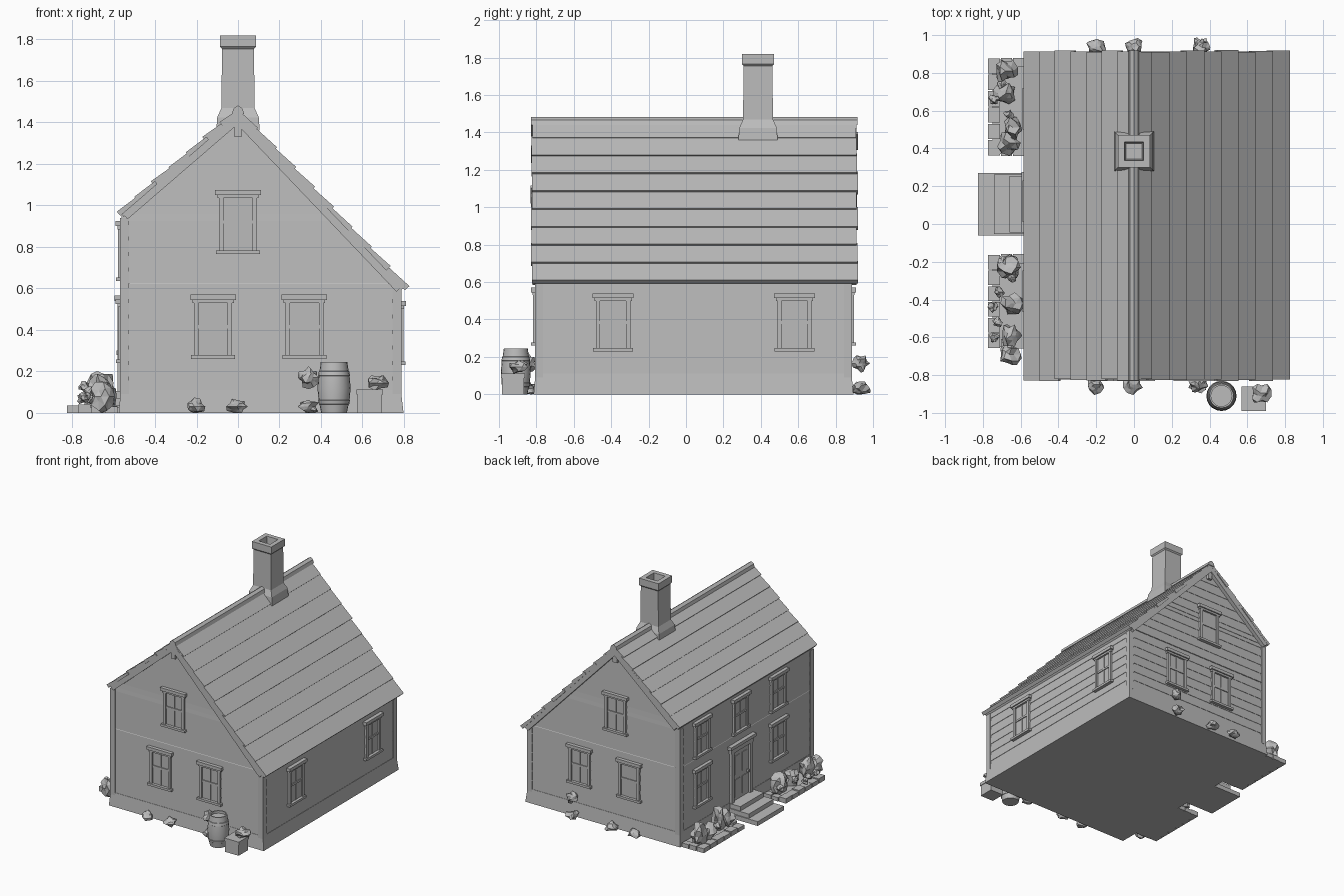
import bpy, bmesh, math, random
from mathutils import Matrix, Vector

random.seed(4)
if "Cube" in bpy.data.objects:
    bpy.data.objects.remove(bpy.data.objects["Cube"])

grey = bpy.data.materials.new("plain grey")
grey.use_nodes = True
colour = (0.5, 0.5, 0.5, 1)
grey.diffuse_color = colour
grey.node_tree.nodes["Principled BSDF"].inputs["Base Color"].default_value = colour


def finish(name, bm, matrix=Matrix(), smooth=False):
    bmesh.ops.recalc_face_normals(bm, faces=bm.faces)
    mesh = bpy.data.meshes.new(name)
    bm.to_mesh(mesh)
    bm.free()
    mesh.materials.append(grey)
    ob = bpy.data.objects.new(name, mesh)
    ob.matrix_world = matrix
    bpy.context.collection.objects.link(ob)
    if smooth:
        bpy.ops.object.select_all(action='DESELECT')
        ob.select_set(True)
        bpy.context.view_layer.objects.active = ob
        bpy.ops.object.shade_smooth_by_angle(angle=math.radians(40))
    return ob


def loft(bm, low, high):
    """Solid between two matching loops of points."""
    a = [bm.verts.new(p) for p in low]
    b = [bm.verts.new(p) for p in high]
    bm.faces.new(a)
    bm.faces.new(b)
    for i in range(len(a)):
        j = (i + 1) % len(a)
        bm.faces.new((a[i], a[j], b[j], b[i]))


def rect(x0, x1, y0, y1, z):
    return [(x0, y0, z), (x1, y0, z), (x1, y1, z), (x0, y1, z)]


def box(bm, x0, x1, y0, y1, z0, z1):
    loft(bm, rect(x0, x1, y0, y1, z0), rect(x0, x1, y0, y1, z1))


def prism(bm, profile, y0, y1):
    loft(bm, [(x, y0, z) for x, z in profile], [(x, y1, z) for x, z in profile])


# House dimensions
LEFT, RIGHT, FRONT, BACK = -0.56, 0.78, -0.80, 0.88
RIDGE = Vector((0, 1.465))
EAVES = {"left": Vector((-0.58, 0.965)), "right": Vector((0.82, 0.605))}


def wall_span(z):
    """Left and right wall limits under the roof at height z."""
    k = (1.44 - z)
    return max(LEFT, -k / 0.86), min(RIGHT, k / 1.05)


# Clapboard walls, one overlapping board course at a time
bm = bmesh.new()
levels = sorted([0.1 + 0.075 * i for i in range(18)] + [0.621, 0.958])
for z0, z1 in zip(levels, levels[1:]):
    l0, r0 = wall_span(z0)
    l1, r1 = wall_span(z1)
    e = 0.003
    loft(bm, rect(l0 - e, r0 + e, FRONT - e, BACK + e, z0), rect(l1, r1, FRONT, BACK, z1))
finish("clapboard_walls", bm)

# Flared base and corner boards
bm = bmesh.new()
loft(bm, rect(LEFT - 0.015, RIGHT + 0.018, FRONT - 0.015, BACK + 0.015, 0),
     rect(LEFT - 0.005, RIGHT + 0.005, FRONT - 0.005, BACK + 0.005, 0.11))
finish("foundation", bm)
bm = bmesh.new()
for x, top in ((LEFT, 0.94), (RIGHT, 0.6)):
    for y in (FRONT, BACK):
        sx, sy = (1 if x < 0 else -1), (1 if y < 0 else -1)
        xs = sorted((x - 0.008 * sx, x + 0.035 * sx))
        ys = sorted((y - 0.008 * sy, y + 0.035 * sy))
        box(bm, *xs, *ys, 0.09, top)
finish("corner_boards", bm)

# Roof: slab, lapped shingle courses and verge boards on each slope
for side, count in (("left", 7), ("right", 9)):
    eave = EAVES[side]
    along = (RIDGE - eave).normalized()
    up = Vector((-along.y, along.x))
    if up.y < 0:
        up = -up

    def strip(t0, t1, low, low_top, high_top):
        a, b = eave.lerp(RIDGE, t0), eave.lerp(RIDGE, t1)
        return [a + up * low, b + up * low, b + up * high_top, a + up * low_top]

    bm = bmesh.new()
    prism(bm, strip(0.012, 1, -0.035, -0.004, -0.004), -0.815, 0.905)
    for i in range(count):
        t0, t1 = i / count, min(1, (i + 1.15) / count)
        lift = random.uniform(0.005, 0.011)
        prism(bm, strip(t0, t1, -0.02, lift, -0.002),
              -0.825 + random.uniform(-0.006, 0.006), 0.915 + random.uniform(-0.006, 0.006))
    finish(side + "_roof_slope", bm)
    bm = bmesh.new()
    for y0, y1 in ((-0.822, FRONT + 0.01), (BACK - 0.01, 0.912)):
        prism(bm, strip(0.02, 1, -0.055, -0.01, -0.01), y0, y1)
    finish(side + "_verge_boards", bm)

bm = bmesh.new()
prism(bm, [(-0.03, 1.44), (-0.022, 1.467), (0, 1.482), (0.022, 1.467), (0.03, 1.44)], -0.828, 0.918)
finish("ridge_cap", bm)
bm = bmesh.new()
for y in (FRONT - 0.008, BACK + 0.008):
    box(bm, -0.018, 0.018, y - 0.014, y + 0.014, 1.33, 1.42)
finish("gable_knobs", bm)

# Hollow chimney with collar and flashing
bm = bmesh.new()
cy = 0.385


def ring(half, z):
    return [bm.verts.new(p) for p in rect(-half, half, cy - half, cy + half, z)]


loops = [ring(h, z) for h, z in ((0.105, 1.36), (0.1, 1.425), (0.08, 1.47), (0.077, 1.755),
                                 (0.086, 1.765), (0.086, 1.82), (0.05, 1.82), (0.042, 1.72))]
for a, b in zip(loops, loops[1:]):
    for i in range(4):
        j = (i + 1) % 4
        bm.faces.new((a[i], a[j], b[j], b[i]))
bm.faces.new(loops[0])
bm.faces.new(loops[-1])
finish("chimney", bm)

# Openings face local -y, then turn to their wall
WALLS = {"front": (0, FRONT), "right": (90, RIGHT), "back": (180, BACK), "left": (-90, LEFT)}


def on_wall(wall, u, z):
    angle, d = WALLS[wall]
    place = (u, d, z) if wall in ("front", "back") else (d, u, z)
    return Matrix.Translation(place) @ Matrix.Rotation(math.radians(angle), 4, 'Z')


def window(wall, u, z, h=0.31):
    bm = bmesh.new()
    w = 0.092
    box(bm, -w - 0.018, w + 0.018, -0.03, 0.01, h - 0.025, h)
    box(bm, -w - 0.008, w + 0.008, -0.02, 0.01, h - 0.04, h - 0.025)
    box(bm, -w - 0.014, w + 0.014, -0.028, 0.01, 0, 0.018)
    for s in (-1, 1):
        xs = sorted((s * w, s * (w - 0.022)))
        box(bm, *xs, -0.018, 0.01, 0.018, h - 0.04)
    box(bm, -w, w, -0.005, 0.01, 0.018, h - 0.04)
    box(bm, -w, w, -0.012, 0.01, h / 2 - 0.008, h / 2 + 0.008)
    box(bm, -0.004, 0.004, -0.009, 0.01, 0.018, h - 0.04)
    finish(wall + "_window", bm, on_wall(wall, u, z))


for gable in ("front", "back"):
    for u, z in ((-0.12, 0.26), (0.32, 0.26), (0, 0.765)):
        window(gable, u, z)
for u in (-0.39, 0.58):
    window("right", u, 0.23)
for u in (-0.355, 0.12, 0.61):
    window("left", u, 0.635, 0.29)
    if u != 0.12:
        window("left", u, 0.24)

# Panelled door with frame, cornice and handle
bm = bmesh.new()
box(bm, -0.16, 0.16, -0.035, 0.01, 0.54, 0.565)
box(bm, -0.14, 0.14, -0.022, 0.01, 0.5, 0.54)
for s in (-1, 1):
    box(bm, *sorted((s * 0.135, s * 0.1)), -0.022, 0.01, 0.08, 0.5)
    for z0, z1 in ((0.13, 0.27), (0.31, 0.46)):
        box(bm, *sorted((s * 0.015, s * 0.08)), -0.011, 0.01, z0, z1)
box(bm, -0.1, 0.1, -0.006, 0.01, 0.08, 0.5)
box(bm, 0.07, 0.085, -0.025, 0.01, 0.28, 0.3)
finish("door", bm, on_wall("left", 0.115, 0))

# Doorsteps
bm = bmesh.new()
for i, x in enumerate((-0.825, -0.74, -0.66)):
    box(bm, x, -0.55, -0.06 + 0.008 * i, 0.27 - 0.008 * i, 0, 0.035 * (i + 1))
finish("doorsteps", bm)

# Stone-edged flower beds
for name, y0, y1 in (("back_bed", 0.36, 0.88), ("front_bed", -0.66, -0.16)):
    bm = bmesh.new()
    box(bm, -0.75, -0.55, y0 + 0.01, y1 - 0.01, 0, 0.025)
    n = 6
    step = (y1 - y0) / n
    for i in range(n):
        y = y0 + i * step
        box(bm, -0.772, -0.71, y + 0.003, y + step - 0.003, 0, random.uniform(0.03, 0.045))
    for y in (y0, y1 - 0.05):
        for x in (-0.705, -0.64):
            box(bm, x, x + 0.06, y, y + 0.05, 0, random.uniform(0.03, 0.045))
    finish(name, bm)


# Spiky bushes
def bush(name, x, y, z, r, tall=1.0):
    bm = bmesh.new()
    bmesh.ops.create_icosphere(bm, subdivisions=2, radius=r)
    for v in bm.verts:
        v.co *= random.choice((0.7, 0.8, 1.1))
        v.co.z = max(v.co.z * tall, -z)
    finish(name, bm, Matrix.Translation((x, y, z)))


for x in (-0.2, 0.005, 0.35):
    bush("front_bush", x - 0.01, -0.85, 0.03, 0.05, 0.8)
    bush("back_bush", x, 0.94, 0.03, 0.05, 0.8)
bush("front_wall_bush", 0.34, -0.845, 0.17, 0.05)
bush("back_wall_bush", 0.36, 0.935, 0.165, 0.045)
for y0, spots in ((0.36, ((0.07, -0.66), (0.15, -0.64), (0.33, -0.68), (0.45, -0.68))),
                  (-0.66, ((-0.03, -0.66), (0.07, -0.65), (0.24, -0.65), (0.43, -0.66)))):
    for i, (dy, x) in enumerate(spots):
        bush("bed_bush", x, y0 + dy, 0.08 + 0.02 * (i % 2), 0.062, 1.2 + 0.3 * (i % 2))
    for i in range(6):
        bush("bed_flower", random.uniform(-0.76, -0.63), y0 + 0.08 * i + 0.06,
             random.uniform(0.06, 0.15), 0.028)

# Barrel: spun stave profile with hoops and recessed lid
bm = bmesh.new()
profile = ((0, 0), (0.062, 0), (0.07, 0.04), (0.073, 0.042), (0.077, 0.06), (0.075, 0.062), (0.08, 0.12),
           (0.075, 0.178), (0.077, 0.18), (0.073, 0.2), (0.07, 0.202), (0.064, 0.245), (0.055, 0.245),
           (0.055, 0.225), (0, 0.225))
verts = [bm.verts.new((r, 0, z)) for r, z in profile]
edges = [bm.edges.new(pair) for pair in zip(verts, verts[1:])]
bmesh.ops.spin(bm, geom=verts + edges, axis=(0, 0, 1), cent=(0, 0, 0), angle=math.tau, steps=20)
bmesh.ops.remove_doubles(bm, verts=bm.verts, dist=0.0005)
finish("barrel", bm, Matrix.Translation((0.463, -0.91, 0)), True)

# Planter crate
bm = bmesh.new()
box(bm, 0.575, 0.695, -0.985, -0.865, 0, 0.09)
box(bm, 0.57, 0.7, -0.99, -0.86, 0.088, 0.112)
finish("planter_crate", bm)
bush("crate_bush", 0.67, -0.895, 0.145, 0.055, 0.7)
